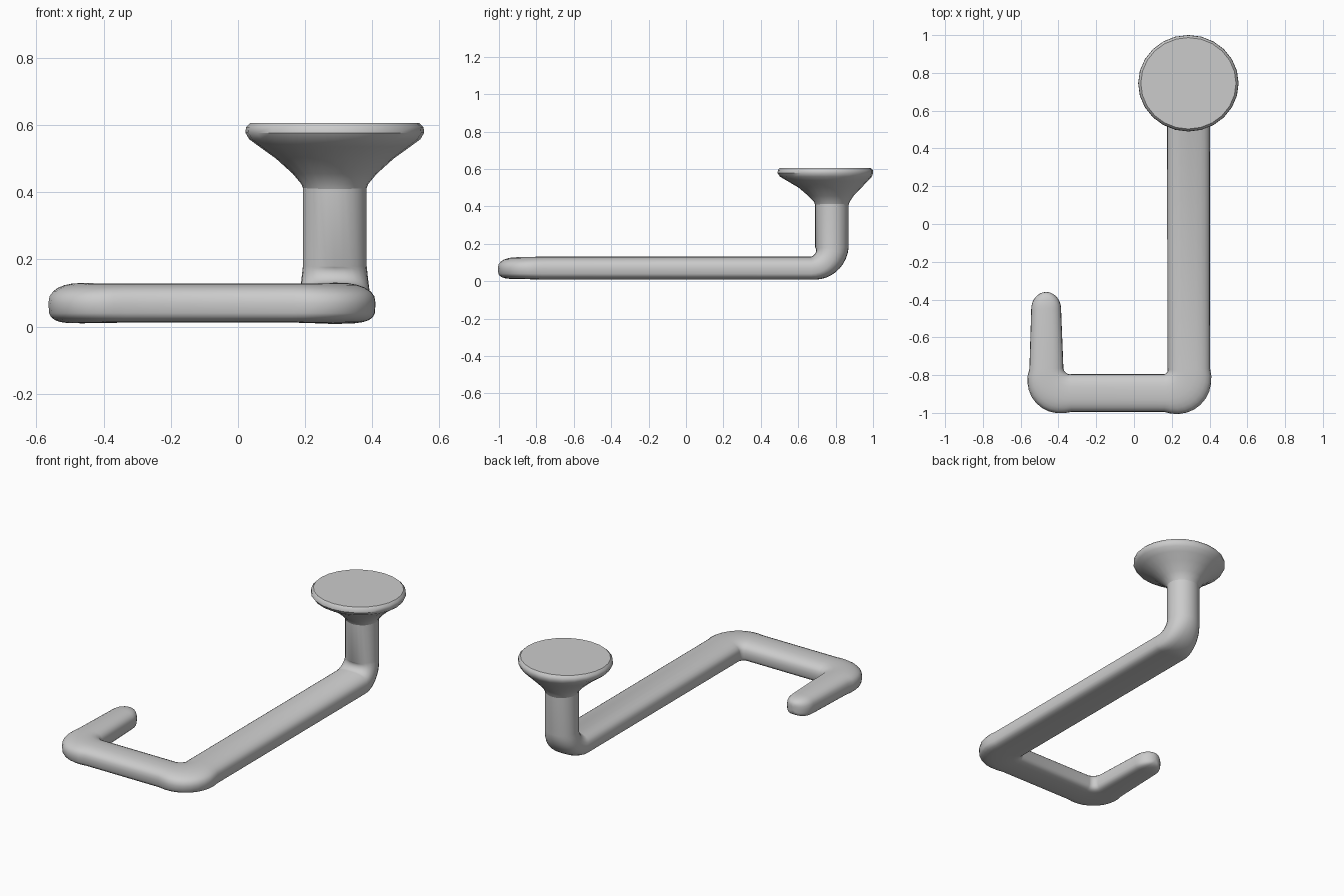
import bpy, bmesh
from math import sin, cos, pi, sqrt
from mathutils import Vector

cube = bpy.data.objects.get("Cube")
if cube:
    bpy.data.objects.remove(cube, do_unlink=True)

grey = bpy.data.materials.new("plain grey")
grey.use_nodes = True
colour = (0.6, 0.6, 0.6, 1)
grey.diffuse_color = colour
bsdf = next(n for n in grey.node_tree.nodes if n.type == 'BSDF_PRINCIPLED')
bsdf.inputs["Base Color"].default_value = colour
bsdf.inputs["Roughness"].default_value = 0.6

SIDES = 24


def skin(name, rings):
    """Join rings of points into a closed, smooth tube."""
    bm = bmesh.new()
    loops = [[bm.verts.new(p) for p in ring] for ring in rings]
    for a, b in zip(loops, loops[1:]):
        for i in range(SIDES):
            j = (i + 1) % SIDES
            bm.faces.new((a[i], a[j], b[j], b[i]))
    bm.faces.new(loops[0])
    bm.faces.new(loops[-1])
    bmesh.ops.recalc_face_normals(bm, faces=bm.faces[:])
    mesh = bpy.data.meshes.new(name)
    bm.to_mesh(mesh)
    bm.free()
    mesh.materials.append(grey)
    obj = bpy.data.objects.new(name, mesh)
    bpy.context.collection.objects.link(obj)
    bpy.ops.object.select_all(action='DESELECT')
    obj.select_set(True)
    bpy.context.view_layer.objects.active = obj
    bpy.ops.object.shade_smooth_by_angle(angle=0.7)
    return obj


def section(centre, lateral, normal, w, h, flat, bulge=0):
    """Oval ring; flat squares off its underside, bulge widens its outer edge."""
    ring = []
    for i in range(SIDES):
        a = 2 * pi * i / SIDES
        c, s = cos(a), sin(a)
        power = 1 - (0.5 * flat if s > 0 else 0.2 * flat)
        u = abs(c) ** power * (1 if c > 0 else -1)
        v = abs(s) ** power * (1 if s > 0 else -1)
        ring.append(centre + lateral * u * (w + max(u, 0) * bulge) + normal * v * h)
    return ring


# Hook rod: post, long arm, front arm and tip
X, Y, Z = Vector((1, 0, 0)), Vector((0, 1, 0)), Vector((0, 0, 1))
rod_z = 0.07
corners = [Vector(p) for p in ((0.288, 0.78, 0.46), (0.288, 0.78, rod_z),
                               (0.29, -0.895, rod_z), (-0.463, -0.895, rod_z),
                               (-0.465, -0.45, rod_z))]
tangents = [(b - a).normalized() for a, b in zip(corners, corners[1:])]
laterals = [X, X, -Y, -X]
sizes = [(0.095, 0.09, 0), (0.113, 0.061, 1), (0.1, 0.058, 1), (0.09, 0.06, 1)]
radii = [0.11, 0.13, 0.13]
STEPS = 10

rings = [section(corners[0], X, Y, *sizes[0])]
for k, r in enumerate(radii):
    t0, t1 = tangents[k], tangents[k + 1]
    hub = corners[k + 1] - t0 * r + t1 * r
    for i in range(STEPS + 1):
        f = i / STEPS
        a = f * pi / 2
        tangent = t0 * cos(a) + t1 * sin(a)
        lateral = (laterals[k] * cos(a) + laterals[k + 1] * sin(a)) if k else X
        centre = hub - t1 * r * cos(a) + t0 * r * sin(a)
        w, h, flat = [p + (q - p) * f for p, q in zip(sizes[k], sizes[k + 1])]
        bulge = 0.035 * sin(2 * a) if k else 0
        rings.append(section(centre, lateral, lateral.cross(tangent), w, h, flat, bulge))

# Rounded tip
for i in range(9):
    a = i / 8 * pi / 2 * 0.97
    centre = corners[-1] + Y * 0.09 * sin(a)
    rings.append(section(centre, -X, -Z, 0.079 * cos(a), 0.056 * sqrt(cos(a)), 1))
skin("hook_rod", rings)

# Flared mounting disc, leaning slightly forward of the post
profile = [(0.09, 0.4, 0.78), (0.1, 0.425, 0.78), (0.125, 0.455, 0.775),
           (0.175, 0.5, 0.77), (0.225, 0.536, 0.757), (0.255, 0.558, 0.748),
           (0.266, 0.577, 0.745), (0.264, 0.594, 0.745), (0.252, 0.606, 0.745)]
skin("mounting_disc", [section(Vector((0.288, y, z)), X, Y, r, r * 0.96, 0)
                       for r, z, y in profile])
